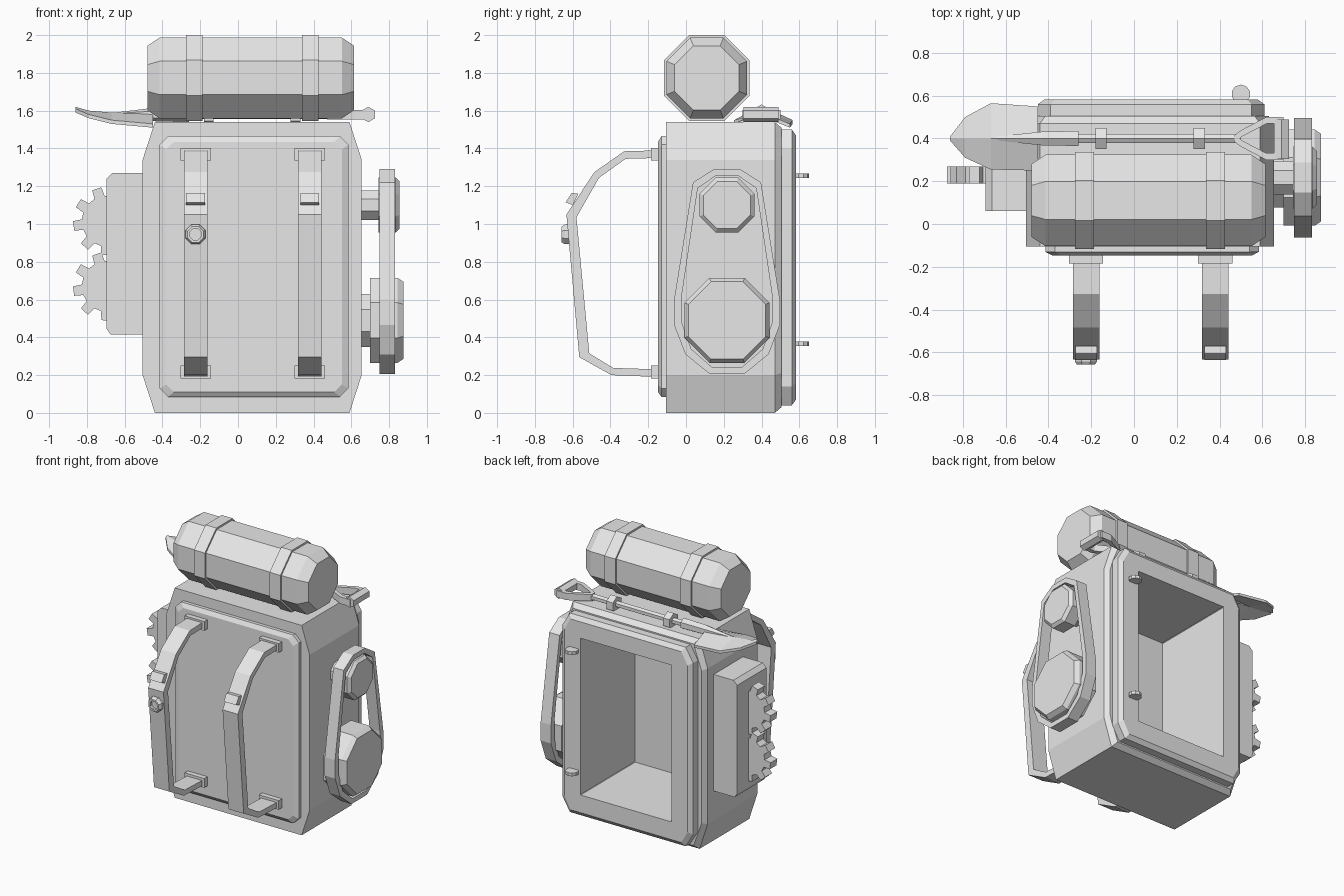
import bpy, bmesh, math
from mathutils import Vector

cube = bpy.data.objects.get("Cube")
if cube:
    bpy.data.objects.remove(cube, do_unlink=True)

grey = bpy.data.materials.new("plain_grey")
grey.use_nodes = True
grey.diffuse_color = (0.8, 0.8, 0.8, 1)
for node in grey.node_tree.nodes:
    if node.type == 'BSDF_PRINCIPLED':
        node.inputs["Base Color"].default_value = (0.8, 0.8, 0.8, 1)


def loft(name, rings, closed=False):
    """Skin a list of equal-length point rings; cap the ends unless closed."""
    bm = bmesh.new()
    vs = [[bm.verts.new(p) for p in r] for r in rings]
    n = len(vs[0])
    pairs = list(zip(vs, vs[1:])) + ([(vs[-1], vs[0])] if closed else [])
    for a, b in pairs:
        for i in range(n):
            j = (i + 1) % n
            bm.faces.new((a[i], a[j], b[j], b[i]))
    if not closed:
        bm.faces.new(vs[0])
        bm.faces.new(vs[-1])
    bmesh.ops.recalc_face_normals(bm, faces=bm.faces)
    mesh = bpy.data.meshes.new(name)
    bm.to_mesh(mesh)
    bm.free()
    mesh.materials.append(grey)
    ob = bpy.data.objects.new(name, mesh)
    bpy.context.scene.collection.objects.link(ob)
    return ob


def place(axis, t, u, v):
    return {'X': (t, u, v), 'Y': (u, t, v), 'Z': (u, v, t)}[axis]


def prism(name, pts, axis, a, b):
    return loft(name, [[place(axis, t, u, v) for u, v in pts] for t in (a, b)])


def box(name, x0, x1, y0, y1, z0, z1):
    return prism(name, [(x0, y0), (x1, y0), (x1, y1), (x0, y1)], 'Z', z0, z1)


def polygon(cu, cv, r, n=8, flat=True):
    """Regular polygon; when flat, r is the distance to the flats."""
    if flat:
        r /= math.cos(math.pi / n)
    off = math.pi / n if flat else 0
    return [(cu + r * math.cos(off + i * math.tau / n),
             cv + r * math.sin(off + i * math.tau / n)) for i in range(n)]


def turned(name, axis, cu, cv, steps, n=8):
    """Stack of polygon rings (position, radius) along an axis."""
    return loft(name, [[place(axis, t, u, v) for u, v in polygon(cu, cv, r, n)]
                       for t, r in steps])


def chamfered(cx, hw, z0, z1, cu, cv):
    """Rectangle with cut corners in x and z."""
    l, r = cx - hw, cx + hw
    return [(l + cu, z0), (r - cu, z0), (r, z0 + cv), (r, z1 - cv),
            (r - cu, z1), (l + cu, z1), (l, z1 - cv), (l, z0 + cv)]


def panel(name, steps):
    return loft(name, [[(x, y, z) for x, z in chamfered(*s)] for y, *s in steps])


# Hollow pack body with a raised rim round the rear opening
panel("pack_body", [
    (-0.105, 0.075, 0.58, 0, 1.54, 0.065, 0.2),
    (0.47, 0.075, 0.58, 0, 1.54, 0.065, 0.2),
    (0.505, 0.075, 0.555, 0.03, 1.51, 0.065, 0.18),
    (0.505, 0.08, 0.53, 0.04, 1.5, 0.06, 0.1),
    (0.56, 0.08, 0.53, 0.04, 1.5, 0.06, 0.1),
    (0.582, 0.08, 0.5, 0.07, 1.47, 0.05, 0.09),
    (0.582, 0.08, 0.37, 0.2, 1.35, 0.003, 0.003),
    (-0.05, 0.08, 0.37, 0.2, 1.35, 0.003, 0.003)])

# Raised front plate
panel("front_plate", [
    (-0.1, 0.085, 0.5, 0.085, 1.465, 0.045, 0.045),
    (-0.13, 0.085, 0.5, 0.085, 1.465, 0.045, 0.045),
    (-0.148, 0.085, 0.465, 0.11, 1.435, 0.04, 0.04)])

# Carrying straps with end pads and buckles
outer = [(-0.14, 1.39), (-0.327, 1.385), (-0.485, 1.275), (-0.633, 1.05),
         (-0.565, 0.295), (-0.395, 0.2), (-0.14, 0.19)]
inner = [(-0.14, 1.35), (-0.32, 1.345), (-0.46, 1.245), (-0.58, 1.035),
         (-0.512, 0.315), (-0.385, 0.238), (-0.14, 0.23)]
buckle = [(-0.57, 1.16), (-0.605, 1.165), (-0.637, 1.115), (-0.6, 1.1)]
for side, cx in (("right", -0.224), ("left", 0.38)):
    a, b = cx - 0.062, cx + 0.062
    loft(side + "_strap", [[(a, *o), (b, *o), (b, *i), (a, *i)]
                           for o, i in zip(outer, inner)])
    prism(side + "_buckle", buckle, 'X', cx - 0.05, cx + 0.05)
    for level, z in (("upper", 1.335), ("lower", 0.183)):
        box(f"{side}_{level}_strap_pad", cx - 0.08, cx + 0.08, -0.185, -0.14, z, z + 0.067)
turned("strap_knob", 'Y', -0.225, 0.945, [
    (-0.6, 0.052), (-0.643, 0.052), (-0.658, 0.042), (-0.658, 0.03), (-0.635, 0.03)])

# Bedroll and its bands
turned("bedroll", 'X', 0.11, 1.773,
       [(-0.48, 0.17), (-0.415, 0.214), (0.55, 0.214), (0.615, 0.17)])
for side, cx in (("right", -0.231), ("left", 0.382)):
    turned(side + "_bedroll_band", 'X', 0.11, 1.773,
           [(cx - 0.044, 0.227), (cx + 0.044, 0.227)])

# Shovel laid across the top
blade = [(-0.86, 0.39, 0.41, 1.61, 1.62), (-0.79, 0.31, 0.5, 1.58, 1.6),
         (-0.67, 0.255, 0.565, 1.55, 1.59), (-0.45, 0.25, 0.55, 1.53, 1.59)]
loft("shovel_blade", [[(x, l, e), (x, 0.4, m), (x, r, e),
                       (x, r, e - 0.02), (x, 0.4, m - 0.02), (x, l, e - 0.02)]
                      for x, l, r, e, m in blade])
turned("shovel_neck", 'X', 0.4, 1.58,
       [(-0.64, 0.01), (-0.43, 0.032), (-0.26, 0.035)], 6)
turned("shovel_handle", 'X', 0.4, 1.578, [(-0.27, 0.02), (0.5, 0.02)], 6)
for side, s in (("front", -1), ("rear", 1)):
    path = [(0.47, 0.4), (0.505, 0.4 + s * 0.025), (0.62, 0.4 + s * 0.085), (0.7, 0.4 + s * 0.085)]
    loft(side + "_shovel_fork", [[(x, y - 0.016, 1.553), (x, y + 0.016, 1.553),
                                  (x, y + 0.016, 1.603), (x, y - 0.016, 1.603)]
                                 for x, y in path])
turned("shovel_grip", 'Y', 0.69, 1.58, [(0.305, 0.035), (0.49, 0.035)], 6)
for side, cx in (("right", -0.155), ("left", 0.305)):
    turned(side + "_shovel_clamp", 'X', 0.4, 1.575,
           [(cx - 0.026, 0.05), (cx + 0.026, 0.05)], 6)

# Side housing with two toothed wheels
prism("gear_housing", [(-0.48, 0.415), (-0.675, 0.415), (-0.695, 0.445),
                       (-0.695, 1.24), (-0.665, 1.27), (-0.48, 1.27)], 'Y', 0.06, 0.4)


def gear(name, cx, cz, teeth=9):
    pts = []
    for i in range(teeth):
        for f, r in ((-0.3, 0.135), (-0.2, 0.182), (0.2, 0.182), (0.3, 0.135)):
            ang = (i + f + 0.2) * math.tau / teeth + math.pi
            pts.append((cx + r * math.cos(ang), cz + r * math.sin(ang)))
    prism(name, pts, 'Y', 0.19, 0.268)


gear("upper_gear", -0.692, 1.015)
gear("lower_gear", -0.692, 0.67)

# Pulley drums on the other side
turned("upper_pulley", 'X', 0.217, 1.1, [
    (0.64, 0.078), (0.745, 0.078), (0.745, 0.145), (0.835, 0.145), (0.855, 0.125)])
turned("lower_pulley", 'X', 0.217, 0.49, [
    (0.64, 0.14), (0.7, 0.14), (0.7, 0.225), (0.845, 0.225), (0.875, 0.205)])

# Belt round both pulleys
half = [(0.07, 1.29), (0.18, 1.22), (0.28, 0.6), (0.28, 0.465), (0.22, 0.31), (0.09, 0.205)]
loop = half + [(-y, z) for y, z in reversed(half)]
rings = []
for y, z in loop:
    o = (0.217 + y, z)
    i = (0.217 + y * 0.86, 0.748 + (z - 0.748) * 0.935)
    rings.append([(0.748, *o), (0.832, *o), (0.832, *i), (0.748, *i)])
loft("pulley_belt", rings, closed=True)

# Hinge discs on the rear rim
for level, z in (("upper", 1.255), ("lower", 0.365)):
    turned(level + "_hinge", 'Z', 0.5, 0.608, [(z - 0.012, 0.042), (z + 0.012, 0.042)], 10)
